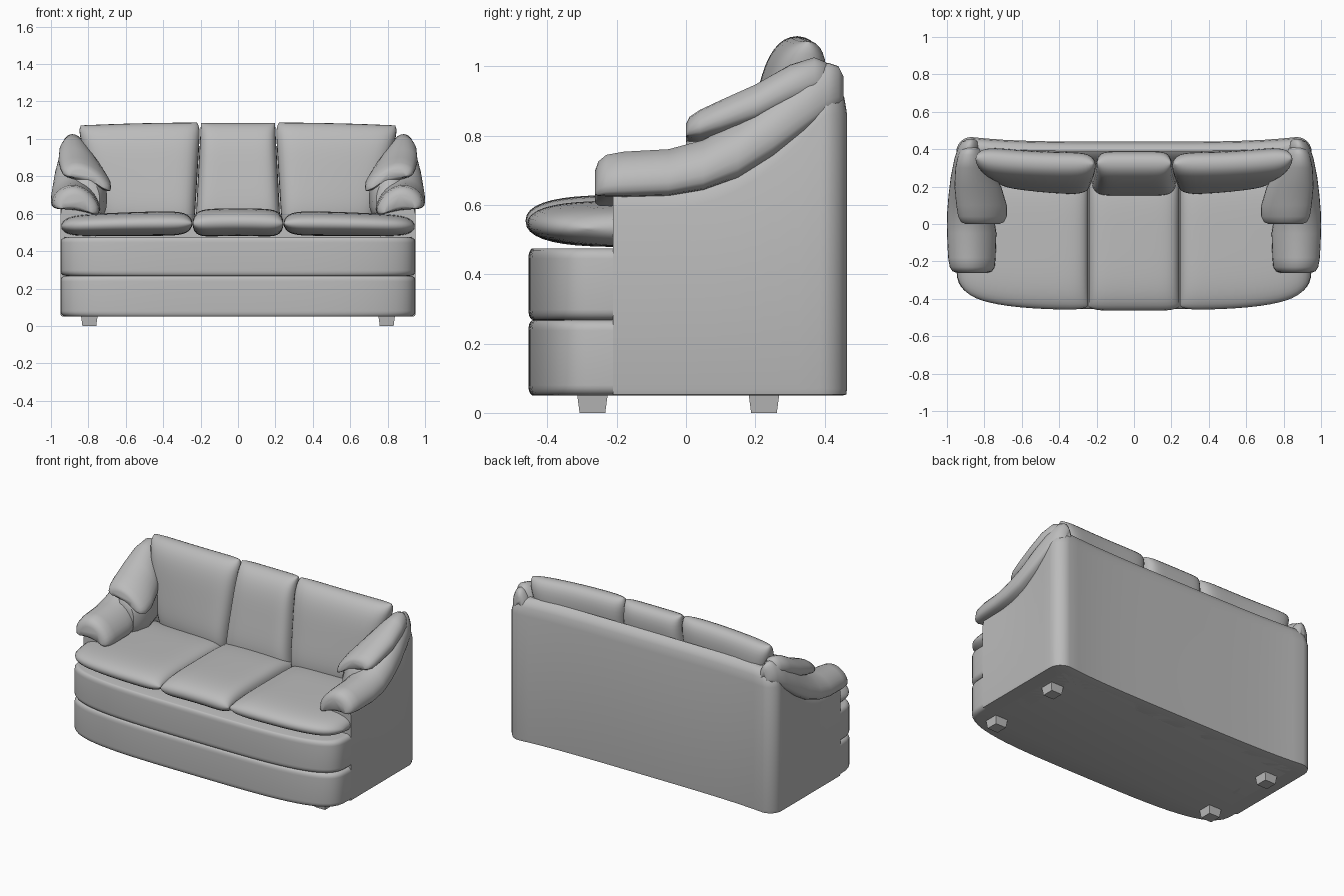
import bpy, bmesh
from math import sin, cos, pi, radians

cube = bpy.data.objects.get("Cube")
if cube:
    bpy.data.objects.remove(cube, do_unlink=True)


def material(name, value):
    mat = bpy.data.materials.new(name)
    mat.use_nodes = True
    colour = (value, value, value, 1)
    mat.diffuse_color = colour
    mat.node_tree.nodes["Principled BSDF"].inputs["Base Color"].default_value = colour
    return mat


GREY = material("grey_upholstery", 0.5)


def finish(name, bm, angle=50):
    bmesh.ops.recalc_face_normals(bm, faces=bm.faces[:])
    mesh = bpy.data.meshes.new(name)
    bm.to_mesh(mesh)
    bm.free()
    mesh.materials.append(GREY)
    obj = bpy.data.objects.new(name, mesh)
    bpy.context.collection.objects.link(obj)
    bpy.ops.object.select_all(action="DESELECT")
    obj.select_set(True)
    bpy.context.view_layer.objects.active = obj
    bpy.ops.object.shade_smooth_by_angle(angle=radians(angle))


def skin(name, rings):
    """Join closed rings of points into a capped solid."""
    bm = bmesh.new()
    loops = [[bm.verts.new(p) for p in ring] for ring in rings]
    n = len(loops[0])
    for a, b in zip(loops, loops[1:]):
        for i in range(n):
            j = (i + 1) % n
            bm.faces.new((a[i], a[j], b[j], b[i]))
    bm.faces.new(loops[0])
    bm.faces.new(loops[-1])
    finish(name, bm)


def pillow(name, place, n=24):
    """Puffy cushion: place(u, v, w) maps a rounded slab into space."""
    bm = bmesh.new()
    span = [sin(pi / 2 * (2 * i / n - 1)) for i in range(n + 1)]
    for side in (-1, 1):
        grid = [[bm.verts.new(place(u, v, side * max(0, (1 - u**8) * (1 - v**4)) ** 0.45))
                 for v in span] for u in span]
        for i in range(n):
            for j in range(n):
                bm.faces.new((grid[i][j], grid[i + 1][j], grid[i + 1][j + 1], grid[i][j + 1]))
    bmesh.ops.remove_doubles(bm, verts=bm.verts[:], dist=0.0005)
    finish(name, bm)


def front_y(x):
    """Bowed front edge shared by the base bands and the seat."""
    return -0.21 - 0.245 * max(0, 1 - abs(x / 0.95) ** 3.6) ** (1 / 3.6)


# Two padded bands across the front, running back to form the underside
xs = [0.95 * sin(pi / 2 * (i / 20 - 1)) for i in range(41)]
outline = [(x, front_y(x)) for x in xs] + [(0.88, -0.2), (0.88, 0.4), (-0.88, 0.4), (-0.88, -0.2)]


def band(name, z0, z1, r=0.03):
    rings = []
    for zc, start in ((z0 + r, -90), (z1 - r, 0)):
        for k in range(6):
            a = radians(start + 18 * k)
            s = 1 - r * (1 - cos(a))
            rings.append([(x * s, y * s, zc + r * sin(a)) for x, y in outline])
    skin(name, rings)


band("lower_front_band", 0.05, 0.268)
band("upper_front_band", 0.268, 0.475)

# Outer shell wrapping both sides and the back
half = [(0.95, -0.21 + 0.595 * i / 10) for i in range(11)]
half += [(0.87 + 0.08 * cos(a), 0.385 + 0.08 * sin(a)) for a in (pi / 12 * k for k in range(1, 7))]
half += [(x, 0.44 + 0.025 * (x / 0.87) ** 4) for x in (0.8, 0.7, 0.6, 0.45, 0.3, 0.15)]
path = half + [(0, 0.44)] + [(-x, y) for x, y in reversed(half)]


def shell_section(x, y):
    t = min(1, max(0, (y + 0.05) / 0.45))
    top = 0.69 + 0.27 * t * t
    xi, yi = x * 0.8, min(y, 0.33)
    shape = [(0.1, 0.05), (0.02, 0.053), (0, 0.07), (0, top - 0.1), (0.06, top - 0.05),
             (0.2, top - 0.015), (0.45, top), (0.9, top - 0.03), (1, top - 0.1), (1, 0.05)]
    return [(x + (xi - x) * f, y + (yi - y) * f, z) for f, z in shape]


skin("outer_shell", [shell_section(x, y) for x, y in path])


# Arm rolls: each station is y, centre x, centre z, half width, half height
def arm_roll(name, stations, droop, tilt, side):
    rings = []
    for y, cx, cz, hw, hh in stations:
        ring = []
        for k in range(28):
            a = 2 * pi * k / 28
            u, h = cos(a), sin(a)
            h = abs(h) ** 0.8 * (1 if h > 0 else -1)
            ring.append((side * (cx + hw * u), y, cz + hh * h - droop * u * u + tilt * hw * u))
        rings.append(ring)
    skin(name, rings)


LOWER = [(-0.262, 0.865, 0.67, 0.08, 0.03), (-0.253, 0.865, 0.675, 0.105, 0.05),
         (-0.23, 0.865, 0.682, 0.12, 0.062), (-0.18, 0.867, 0.685, 0.127, 0.068),
         (-0.05, 0.868, 0.69, 0.132, 0.07), (0.05, 0.875, 0.712, 0.125, 0.075),
         (0.15, 0.88, 0.757, 0.112, 0.085), (0.25, 0.885, 0.825, 0.095, 0.09),
         (0.35, 0.885, 0.9, 0.075, 0.085), (0.41, 0.88, 0.94, 0.06, 0.07),
         (0.44, 0.875, 0.95, 0.045, 0.05), (0.455, 0.87, 0.95, 0.02, 0.02)]
UPPER = [(0.0, 0.81, 0.808, 0.09, 0.02), (0.01, 0.81, 0.81, 0.115, 0.036),
         (0.04, 0.81, 0.815, 0.13, 0.05), (0.1, 0.815, 0.835, 0.135, 0.058),
         (0.2, 0.835, 0.875, 0.125, 0.065), (0.3, 0.86, 0.935, 0.095, 0.065),
         (0.37, 0.87, 0.968, 0.07, 0.055), (0.405, 0.87, 0.97, 0.05, 0.04),
         (0.42, 0.87, 0.965, 0.02, 0.015)]
INNER = [(0.0, 0.8, 0.68, 0.06, 0.1), (0.03, 0.8, 0.69, 0.08, 0.12),
         (0.12, 0.8, 0.7, 0.1, 0.14), (0.34, 0.83, 0.76, 0.08, 0.18)]

for side, label in ((1, "left"), (-1, "right")):
    arm_roll(label + "_arm_roll", LOWER, 0.045, 0.15, side)
    arm_roll(label + "_upper_arm_pad", UPPER, 0.035, 0.35, side)
    arm_roll(label + "_inner_arm", INNER, 0, 0.2, side)

    # Outer seat and back cushions
    def seat(u, v, w):
        t = (u + 1) / 2
        x = 0.245 + 0.7 * t
        y0 = front_y(x) - 0.005 + 0.02 * abs(u) ** 10
        y = y0 + (0.28 - y0) * (v + 1) / 2
        return side * x, y, 0.548 - 0.015 * t * t + w * (0.066 - 0.012 * t * t)

    def back(u, v, w):
        t, h = (u + 1) / 2, (v + 1) / 2
        inner, outer = 0.235 - 0.035 * h, 0.72 + 0.14 * h
        x = inner + (outer - inner) * t - 0.02 * u * abs(v) ** 12
        y = 0.222 + 0.1 * h + 0.05 * t * t - 0.02 * t * h + 0.088 * w
        return side * x, y, 0.52 + (0.567 - 0.015 * t * t) * h

    pillow(label + "_seat_cushion", seat)
    pillow(label + "_back_cushion", back)


# Centre cushions
def middle_seat(u, v, w):
    y0 = -0.463 + 0.02 * abs(u) ** 8
    return 0.242 * u, y0 + (0.28 - y0) * (v + 1) / 2, 0.555 + 0.074 * w - 0.008 * u * u


def middle_back(u, v, w):
    h = (v + 1) / 2
    return (0.228 - 0.03 * h) * u, 0.215 + 0.11 * h + 0.09 * w, 0.52 + 0.565 * h


pillow("middle_seat_cushion", middle_seat)
pillow("middle_back_cushion", middle_back)

# Tapered feet
for side, label in ((1, "left"), (-1, "right")):
    for y, end in ((-0.27, "front"), (0.225, "back")):
        skin(f"{end}_{label}_foot",
             [[(side * 0.795 + i * r, y + j * r, z) for i, j in ((-1, -1), (1, -1), (1, 1), (-1, 1))]
              for r, z in ((0.037, 0), (0.045, 0.06))])
